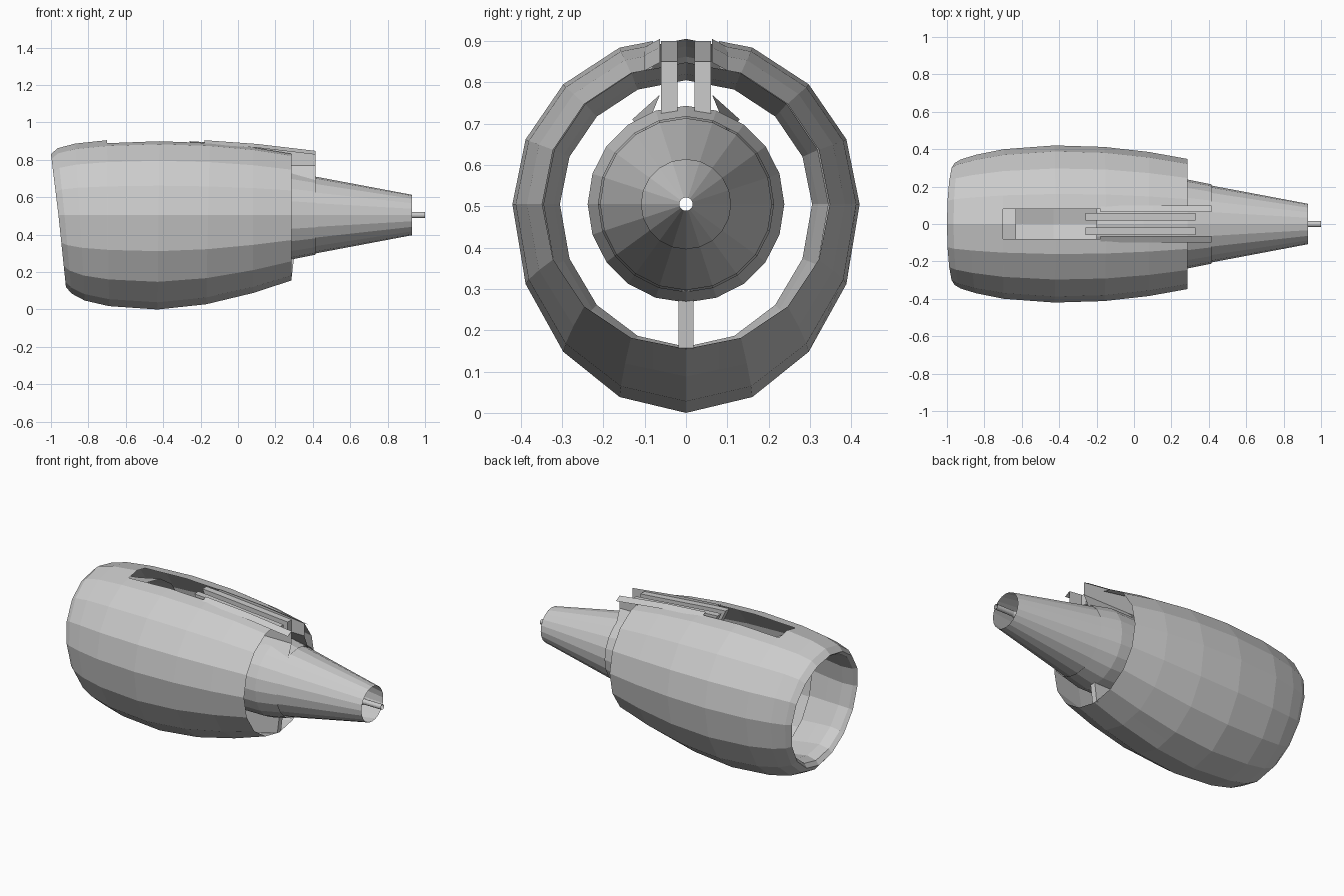
import bpy, bmesh
from math import sin, cos, pi

if "Cube" in bpy.data.objects:
    bpy.data.objects.remove(bpy.data.objects["Cube"])

AXIS_Z = 0.505


def finish(name, bm, recalc=True):
    if recalc:
        bmesh.ops.recalc_face_normals(bm, faces=bm.faces)
    me = bpy.data.meshes.new(name)
    bm.to_mesh(me)
    bm.free()
    ob = bpy.data.objects.new(name, me)
    bpy.context.collection.objects.link(ob)
    return ob


def loft(bm, rings):
    """Bridge successive closed rings of points with quads."""
    rows = [[bm.verts.new(p) for p in r] for r in rings]
    n = len(rows[0])
    for a, b in zip(rows, rows[1:]):
        for i in range(n):
            j = (i + 1) % n
            bm.faces.new((a[i], a[j], b[j], b[i]))


def egg_ring(xt, xb, zt, zb, ry, n=16):
    """Slanted section with different top and bottom half heights."""
    pts = []
    for i in range(n):
        a = 2 * pi * i / n
        s = sin(a)
        h = zt - AXIS_Z if s > 0 else AXIS_Z - zb
        pts.append((xb + (xt - xb) * (s + 1) / 2, ry * cos(a), AXIS_Z + h * s))
    return pts


def lathe(name, profile, n=20):
    bm = bmesh.new()
    loft(bm, [[(x, r * cos(2 * pi * i / n), AXIS_Z + r * sin(2 * pi * i / n))
               for i in range(n)] for x, r in profile])
    return finish(name, bm)


def prism(name, section, y0, y1):
    """Extrude an x-z outline between two y values."""
    bm = bmesh.new()
    a = [bm.verts.new((x, y0, z)) for x, z in section]
    b = [bm.verts.new((x, y1, z)) for x, z in section]
    bm.faces.new(a)
    bm.faces.new(b[::-1])
    for i in range(len(a)):
        j = (i + 1) % len(a)
        bm.faces.new((a[i], a[j], b[j], b[i]))
    return finish(name, bm)


def cut_slot(bm, x0, half):
    """Open the crown behind x0 for the pylon."""
    for co, no in (((x0, 0, 0), (1, 0, 0)), ((0, half, 0), (0, 1, 0)),
                   ((0, -half, 0), (0, 1, 0))):
        bmesh.ops.bisect_plane(bm, geom=bm.verts[:] + bm.edges[:] + bm.faces[:],
                               plane_co=co, plane_no=no)
    gone = []
    for f in bm.faces:
        c = f.calc_center_median()
        if c.x > x0 and abs(c.y) < half and c.z > 0.6:
            gone.append(f)
    bmesh.ops.delete(bm, geom=gone, context='FACES')


# Fan cowl: outer skin with a pylon slot along the crown
lip = (-1.0, -0.92, 0.83, 0.12, 0.325)
bm = bmesh.new()
loft(bm, [egg_ring(*s) for s in (
    lip,
    (-0.965, -0.89, 0.862, 0.085, 0.345),
    (-0.87, -0.82, 0.887, 0.048, 0.37),
    (-0.70, -0.69, 0.905, 0.018, 0.40),
    (-0.42, -0.43, 0.915, 0.0, 0.42),
    (-0.15, -0.17, 0.905, 0.028, 0.412),
    (0.08, 0.08, 0.882, 0.088, 0.385),
    (0.285, 0.285, 0.848, 0.155, 0.348))])
cut_slot(bm, -0.70, 0.08)
finish("fan_cowl", bm)

# Inlet liner: throat flaring towards the outer skin
bm = bmesh.new()
loft(bm, [egg_ring(*s) for s in (
    lip,
    (-0.975, -0.90, 0.812, 0.145, 0.312),
    (-0.90, -0.84, 0.805, 0.16, 0.305),
    (-0.77, -0.75, 0.82, 0.145, 0.32),
    (-0.63, -0.63, 0.848, 0.12, 0.345))])
finish("inlet_liner", bm)

# Core cowl, exhaust nozzle, centre plug with vent pipe
lathe("core_cowl", [(-0.2, 0.215), (0.05, 0.238), (0.285, 0.238), (0.415, 0.212)])
lathe("exhaust_nozzle", [(0.40, 0.208), (0.93, 0.108)])
lathe("exhaust_plug", [(-0.2, 0.213), (0.30, 0.20), (0.88, 0.016), (1.0, 0.016)])

# Pylon sides, flared root fairings and top rails
for side, s in (("left", 1), ("right", -1)):
    prism("pylon_wall_" + side,
          [(-0.26, 0.90), (-0.18, 0.895), (0.33, 0.85), (0.33, 0.72), (-0.18, 0.73)],
          s * 0.02, s * 0.06)
    bm = bmesh.new()
    rows = []
    for x, zt, yb in ((-0.18, 0.905, 0.13), (0.1, 0.885, 0.13), (0.415, 0.848, 0.10)):
        zr = 0.72 - 0.03 * (x > 0.2)
        rows.append([bm.verts.new((x, s * y, z)) for y, z in
                     ((0.10, zt - 0.02), (0.063, zt), (0.063, 0.77), (yb, zr - 0.01))])
    for a, b in zip(rows, rows[1:]):
        for i in range(3):
            bm.faces.new((a[i], a[i + 1], b[i + 1], b[i]))
    finish("pylon_fairing_" + side, bm)

# Lower strut between core and cowl
prism("lower_strut", [(-0.2, 0.30), (-0.2, 0.04), (0.285, 0.157), (0.30, 0.28)],
      -0.018, 0.018)
